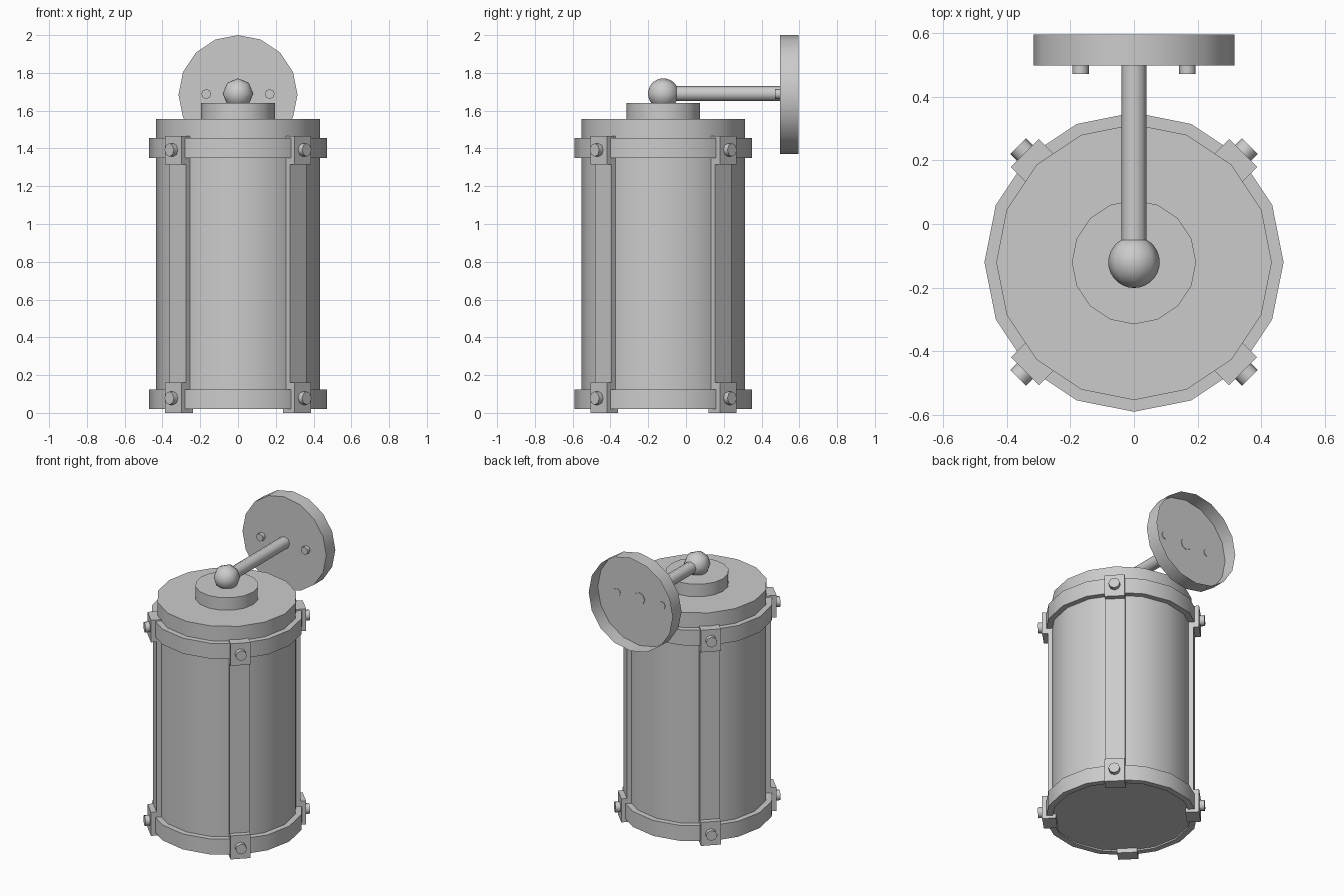
import bpy, bmesh, math
from mathutils import Matrix, Vector

if "Cube" in bpy.data.objects:
    bpy.data.objects.remove(bpy.data.objects["Cube"])

CY = -0.12    # lantern axis in y
PZ = 1.685    # height of arm and wall plate


def finish(name, bm, smooth=True):
    bmesh.ops.recalc_face_normals(bm, faces=bm.faces)
    me = bpy.data.meshes.new(name)
    bm.to_mesh(me)
    bm.free()
    ob = bpy.data.objects.new(name, me)
    bpy.context.collection.objects.link(ob)
    if smooth:
        bpy.ops.object.select_all(action='DESELECT')
        ob.select_set(True)
        bpy.context.view_layer.objects.active = ob
        bpy.ops.object.shade_smooth_by_angle(angle=math.radians(50))
    return ob


def lathe(name, profile, sides, matrix, closed=False):
    """Spin (radius, height) points around local z; zero radius makes a pole."""
    bm = bmesh.new()
    rings = []
    for r, h in profile:
        if r == 0:
            rings.append([bm.verts.new((0, 0, h))] * sides)
        else:
            rings.append([bm.verts.new((r * math.cos(2 * math.pi * i / sides),
                                        r * math.sin(2 * math.pi * i / sides), h))
                          for i in range(sides)])
    pairs = list(zip(rings, rings[1:])) + ([(rings[-1], rings[0])] if closed else [])
    for a, b in pairs:
        for i in range(sides):
            j = (i + 1) % sides
            bm.faces.new(list(dict.fromkeys((a[i], a[j], b[j], b[i]))))
    bm.transform(matrix)
    return finish(name, bm)


def rod(name, r, h0, h1, sides, matrix):
    return lathe(name, [(0, h0), (r, h0), (r, h1), (0, h1)], sides, matrix)


body_m = Matrix.Translation((0, CY, 0))
along_y = Matrix.Rotation(-math.pi / 2, 4, 'X')   # local z -> +y

# Glass body, cap and hub
rod("glass_body", 0.433, 0.03, 1.46, 16, body_m)
lathe("cap", [(0.433, 1.45), (0.433, 1.555), (0.195, 1.555), (0.195, 1.64), (0, 1.64)],
      16, body_m)

# Rings around the body
for name, z0, z1 in (("lower_ring", 0.02, 0.125), ("upper_ring", 1.35, 1.455)):
    lathe(name, [(0.43, z0), (0.47, z0), (0.47, z1), (0.43, z1)], 16, body_m, True)

# Four straps hooked over both rings, each with two bolts
strap = [(0.40, 0), (0.485, 0), (0.485, 0.16), (0.45, 0.16), (0.45, 1.315),
         (0.485, 1.315), (0.485, 1.465), (0.40, 1.465)]
for k in range(4):
    turn = body_m @ Matrix.Rotation(math.radians(45 + 90 * k), 4, 'Z')
    bm = bmesh.new()
    face = bm.faces.new([bm.verts.new((r, -0.062, z)) for r, z in strap])
    out = bmesh.ops.extrude_face_region(bm, geom=[face])
    bmesh.ops.translate(bm, vec=Vector((0, 0.124, 0)),
                        verts=[g for g in out['geom'] if isinstance(g, bmesh.types.BMVert)])
    bm.transform(turn)
    finish(f"strap_{k + 1}", bm, smooth=False)
    for label, z in (("lower", 0.078), ("upper", 1.392)):
        m = turn @ Matrix.Translation((0, 0, z)) @ Matrix.Rotation(math.pi / 2, 4, 'Y')
        rod(f"{label}_bolt_{k + 1}", 0.035, 0.475, 0.515, 8, m)

# Ball joint and arm
ball = [(0.081 * math.sin(math.pi * i / 14) if 0 < i < 14 else 0,
         -0.081 * math.cos(math.pi * i / 14)) for i in range(15)]
lathe("ball_joint", ball, 8, Matrix.Translation((0, CY, PZ + 0.005)) @ along_y)
rod("arm", 0.04, CY, 0.502, 8, Matrix.Translation((0, 0, PZ + 0.005)) @ along_y)

# Wall plate: dish open at the back, with two screws
lathe("wall_plate", [(0, 0.498), (0.315, 0.498), (0.315, 0.595)], 16,
      Matrix.Translation((0, 0, PZ)) @ along_y)
for side, x in (("left", -0.168), ("right", 0.168)):
    rod(f"{side}_plate_screw", 0.026, 0.472, 0.502, 8,
        Matrix.Translation((x, 0, PZ + 0.003)) @ along_y)
